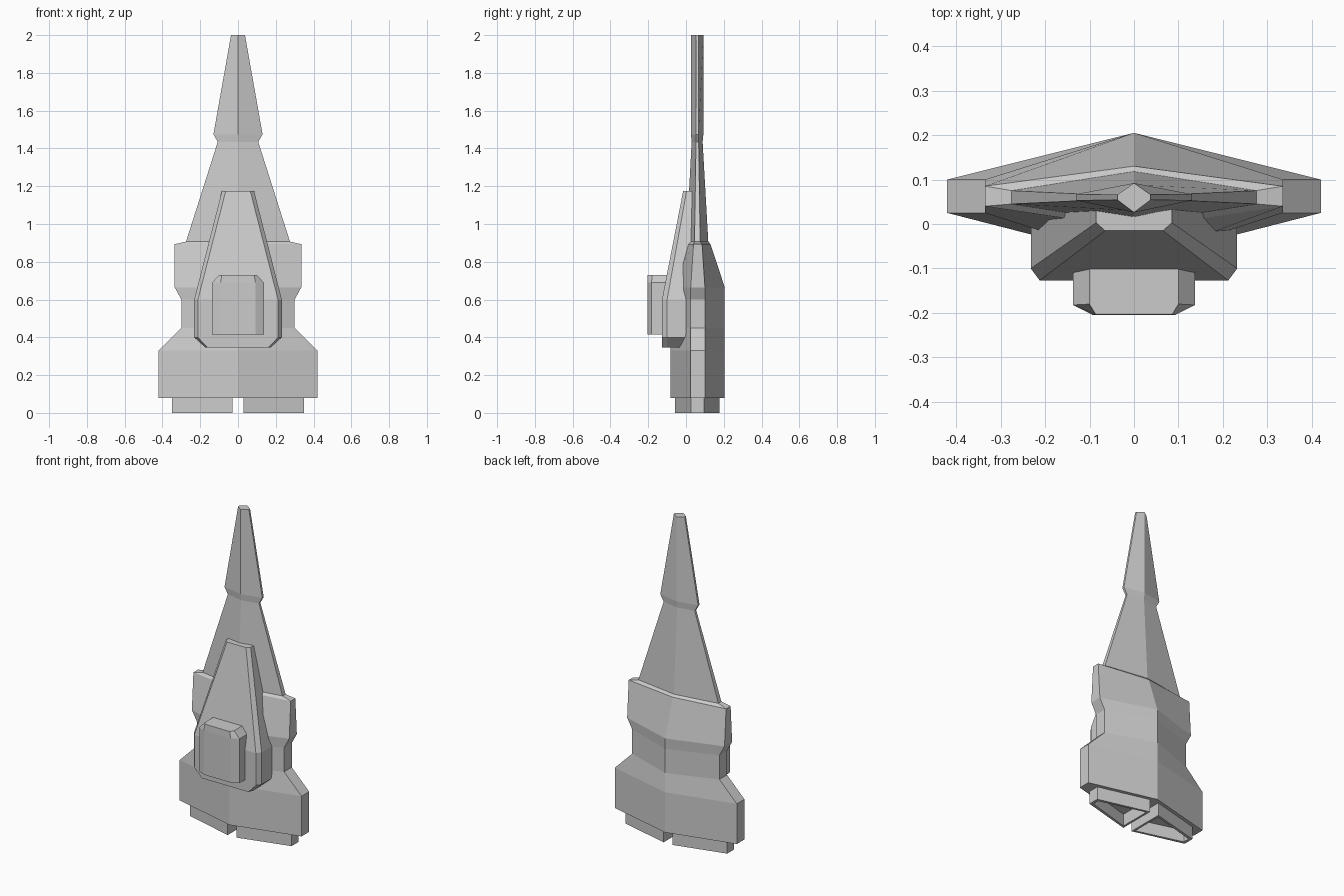
import bpy, bmesh

if "Cube" in bpy.data.objects:
    bpy.data.objects.remove(bpy.data.objects["Cube"])


def loft(name, rings):
    """Skin equal-length rings of points from bottom to top and cap both ends."""
    bm = bmesh.new()
    rows = [[bm.verts.new(p) for p in ring] for ring in rings]
    n = len(rows[0])
    for a, b in zip(rows, rows[1:]):
        for i in range(n):
            j = (i + 1) % n
            bm.faces.new((a[i], a[j], b[j], b[i]))
    bottom = bm.faces.new(rows[0][::-1])
    bm.faces.new(rows[-1])
    bmesh.ops.recalc_face_normals(bm, faces=bm.faces)
    return finish(name, bm), bottom


def finish(name, bm):
    me = bpy.data.meshes.new(name)
    bm.to_mesh(me)
    bm.free()
    ob = bpy.data.objects.new(name, me)
    bpy.context.collection.objects.link(ob)
    return ob


def hull_ring(z, w, front, back, e0, e1):
    return [(0, front, z), (w, e0, z), (w, e1, z),
            (0, back, z), (-w, e1, z), (-w, e0, z)]


def pod_ring(z, w, front, back, cx, cy):
    return [(-w + cx, front, z), (w - cx, front, z), (w, front + cy, z),
            (w, back, z), (-w, back, z), (-w, front + cy, z)]


# Main hull: z, half width, front ridge, back ridge, edge front, edge back
loft("main_hull", [hull_ring(*r) for r in [
    (0.08, 0.42, -0.083, 0.205, 0.025, 0.10),
    (0.33, 0.42, -0.083, 0.205, 0.025, 0.10),
    (0.45, 0.30, -0.083, 0.205, 0.025, 0.10),
    (0.60, 0.30, -0.083, 0.205, 0.025, 0.10),
    (0.665, 0.335, -0.083, 0.205, 0.025, 0.10),
    (0.893, 0.335, -0.01, 0.13, 0.04, 0.085),
    (0.907, 0.275, 0.002, 0.118, 0.045, 0.075),
    (1.435, 0.107, 0.03, 0.088, 0.053, 0.067),
    (1.475, 0.13, 0.026, 0.092, 0.053, 0.067),
    (2.00, 0.037, 0.026, 0.092, 0.054, 0.066)]])

# Raised front fairing
loft("front_fairing", [pod_ring(*r) for r in [
    (0.345, 0.172, -0.127, 0.04, 0.012, 0.027),
    (0.40, 0.232, -0.127, 0.04, 0.02, 0.027),
    (0.60, 0.232, -0.127, 0.04, 0.02, 0.027),
    (1.175, 0.085, -0.015, 0.04, 0.02, 0.018)]])

# Small block on the fairing
loft("front_block", [pod_ring(*r) for r in [
    (0.415, 0.137, -0.205, -0.03, 0.045, 0.023),
    (0.69, 0.137, -0.205, -0.03, 0.045, 0.023),
    (0.73, 0.10, -0.203, -0.03, 0.014, 0.023)]])

# Hollow engine nozzles, mirrored across the centre
section = [(0.03, -0.058), (0.35, 0.027), (0.35, 0.095), (0.03, 0.177)]
bm = bmesh.new()
low = [bm.verts.new((x, y, 0)) for x, y in section]
high = [bm.verts.new((x, y, 0.085)) for x, y in section]
for i in range(4):
    j = (i + 1) % 4
    bm.faces.new((low[i], low[j], high[j], high[i]))
bottom = bm.faces.new(low[::-1])
bm.faces.new(high)
bmesh.ops.recalc_face_normals(bm, faces=bm.faces)
bmesh.ops.inset_region(bm, faces=[bottom], thickness=0.022)
cavity = bmesh.ops.extrude_discrete_faces(bm, faces=[bottom])["faces"][0]
bmesh.ops.translate(bm, verts=cavity.verts, vec=(0, 0, 0.075))
nozzles = finish("engine_nozzles", bm)
nozzles.modifiers.new("mirror", "MIRROR")
